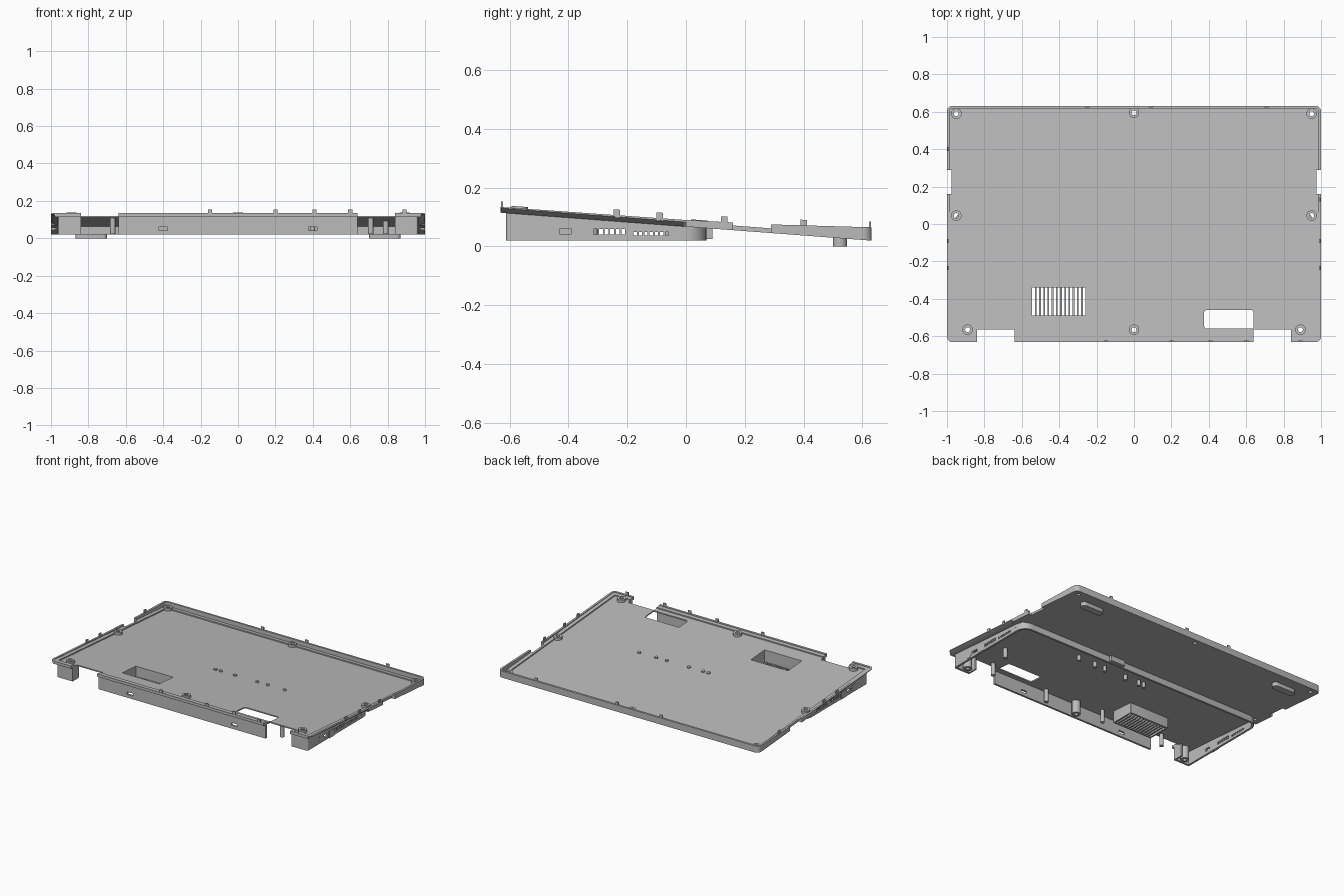
import bpy, bmesh, math

if "Cube" in bpy.data.objects:
    bpy.data.objects.remove(bpy.data.objects["Cube"])

grey = bpy.data.materials.new("matte_grey")
grey.use_nodes = True
grey.diffuse_color = (0.5, 0.5, 0.5, 1)
grey.node_tree.nodes["Principled BSDF"].inputs["Base Color"].default_value = (0.5, 0.5, 0.5, 1)

RIM = [(-0.64, 0.135), (0, 0.09), (0.29, 0.075), (0.64, 0.065)]


def under(y):
    """Height of the sloping underside."""
    return 0.0675 - 0.0754 * y


def above(d):
    return lambda y: under(y) + d


def rim_top(y):
    for (a, za), (b, zb) in zip(RIM, RIM[1:]):
        if y <= b:
            return za + (zb - za) * (y - a) / (b - a)
    return RIM[-1][1]


def height(z, y):
    return z(y) if callable(z) else z


def outline(x0, x1, y0, y1, r=0, r_back=None, breaks=(), n=6):
    """Counter-clockwise rounded rectangle."""
    rb = r if r_back is None else r_back

    def arc(cx, cy, rad, start):
        if rad <= 0:
            return [(cx, cy)]
        return [(cx + rad * math.cos(start + math.pi / 2 * i / n),
                 cy + rad * math.sin(start + math.pi / 2 * i / n)) for i in range(n + 1)]
    pts = arc(x1 - r, y0 + r, r, -math.pi / 2) + [(x1, y) for y in breaks]
    pts += arc(x1 - rb, y1 - rb, rb, 0) + arc(x0 + rb, y1 - rb, rb, math.pi / 2)
    pts += [(x0, y) for y in reversed(breaks)] + arc(x0 + r, y0 + r, r, math.pi)
    return pts


def circle(x, y, r):
    return outline(x - r, x + r, y - r, y + r, r)


def add_prism(bm, pts, z0, z1):
    low = [bm.verts.new((x, y, height(z0, y))) for x, y in pts]
    top = [bm.verts.new((x, y, height(z1, y))) for x, y in pts]
    # Degenerate points from full circles are welded in finish()
    bm.faces.new(low[::-1])
    bm.faces.new(top)
    for i in range(len(pts)):
        j = (i + 1) % len(pts)
        bm.faces.new((low[i], low[j], top[j], top[i]))


def add_ring(bm, outer, inner, z0, z1):
    loops = [[bm.verts.new((x, y, height(z, y))) for x, y in p]
             for p, z in ((outer, z0), (outer, z1), (inner, z1), (inner, z0))]
    for i in range(len(outer)):
        j = (i + 1) % len(outer)
        for k in range(4):
            a, b = loops[k], loops[(k + 1) % 4]
            bm.faces.new((a[i], a[j], b[j], b[i]))


def finish(name, bm):
    bmesh.ops.remove_doubles(bm, verts=bm.verts, dist=1e-5)
    bmesh.ops.recalc_face_normals(bm, faces=bm.faces)
    me = bpy.data.meshes.new(name)
    bm.to_mesh(me)
    bm.free()
    me.materials.append(grey)
    ob = bpy.data.objects.new(name, me)
    bpy.context.collection.objects.link(ob)
    return ob


def solids(name, items):
    bm = bmesh.new()
    for pts, z0, z1 in items:
        add_prism(bm, pts, z0, z1)
    return finish(name, bm)


def frame(name, box, r, t, z0, z1, r_back=None, breaks=(), chamfer=None):
    x0, x1, y0, y1 = box
    rb = r if r_back is None else r_back
    outer = outline(x0, x1, y0, y1, r, rb, breaks)
    inner = outline(x0 + t, x1 - t, y0 + t, y1 - t, max(r - t, 0.002), max(rb - t, 0.002), breaks)
    bm = bmesh.new()
    add_ring(bm, outer, inner, z0, z1)
    if chamfer:
        for v in bm.verts:
            if abs(v.co.x) > 0.98 and v.co.y < -0.005 and v.co.z < under(v.co.y) + 0.004:
                v.co.x = math.copysign(chamfer, v.co.x)
    return finish(name, bm)


def box(x0, x1, y0, y1):
    return outline(x0, x1, y0, y1)


# Main tray: floor, stepped ledge, thin lip and the skirt below
BREAKS = (-0.01, 0, 0.15, 0.29)
EDGE = (-1, 1, -0.632, 0.632)
floor = solids("floor_panel", [(outline(-0.965, 0.965, -0.6, 0.6, 0.02), under, above(0.008))])
ledge = frame("rim_ledge", EDGE, 0.03, 0.04, under, above(0.016), breaks=BREAKS, chamfer=0.965)
lip = frame("rim_lip", EDGE, 0.03, 0.014, above(0.0155), rim_top, breaks=BREAKS)
skirt = frame("lower_skirt", (-0.962, 0.962, -0.612, 0.07), 0.012, 0.014, 0.02, above(0.002), r_back=0.07)

# Cutters for notches, screw holes and ports
BOSSES = [(s * x, y) for x, y in ((0.95, 0.59), (0.95, 0.045), (0.89, -0.565)) for s in (-1, 1)]
BOSSES += [(0, 0.595), (0, -0.565)]
notches, ports = [], []
for s in (-1, 1):
    a, b = sorted((s * 0.64, s * 0.84))
    notches.append((box(a, b, -0.7, -0.565), -0.1, 0.3))
    a, b = sorted((s * 0.975, s * 1.1))
    notches.append((box(a, b, 0.16, 0.29), -0.1, 0.3))
    ports.append((box(s * 0.4 - 0.022, s * 0.4 + 0.022, -0.7, -0.58), 0.042, 0.06))
    a, b = sorted((s * 0.9, s * 1.1))
    ports += [(box(a, b, -0.43, -0.39), 0.042, 0.06)]
    ports += [(box(a, b, -0.315 + i * 0.019, -0.302 + i * 0.019), 0.04, 0.06) for i in range(6)]
    ports += [(box(a, b, -0.178 + i * 0.018, -0.167 + i * 0.018), 0.037, 0.05) for i in range(7)]
openings = [(box(-0.545, -0.26, -0.49, -0.34), -0.1, 0.3),
            (outline(0.375, 0.64, -0.56, -0.46, 0.015), -0.1, 0.3)]
openings += [(circle(x, y, 0.013), -0.1, 0.3) for x, y in BOSSES]
cutters = {"n": solids("notch_cutter", notches), "p": solids("port_cutter", ports),
           "o": solids("opening_cutter", openings)}
for target, keys in ((floor, "no"), (ledge, "no"), (lip, "n"), (skirt, "np")):
    for k in keys:
        cutters[k].hide_render = True
        mod = target.modifiers.new("cut", "BOOLEAN")
        mod.operation, mod.solver, mod.object = "DIFFERENCE", "EXACT", cutters[k]
    ev = target.evaluated_get(bpy.context.evaluated_depsgraph_get())
    mesh = bpy.data.meshes.new_from_object(ev)
    target.modifiers.clear()
    target.data = mesh
for c in cutters.values():
    bpy.data.objects.remove(c)

# Screw bosses, the front ones reaching down to the base
bm = bmesh.new()
for x, y in BOSSES:
    add_ring(bm, circle(x, y, 0.028), circle(x, y, 0.013), 0.02 if y < 0 else under, above(0.026))
finish("screw_bosses", bm)

# Standoff posts
PIN_X = (-0.13, -0.09, 0.02, 0.19, 0.27, 0.4)
solids("centre_posts", [(circle(x, -0.06, 0.012), 0.035, above(0.016)) for x in PIN_X])
LOW = ((0.24, -0.57), (-0.195, -0.54), (-0.67, -0.53), (0.71, -0.53), (0.79, -0.315))
solids("lower_posts", [(circle(x, y, 0.014), 0.022, above(0.002)) for x, y in LOW])

# Vent pocket with slats
frame("vent_box", (-0.555, -0.25, -0.5, -0.33), 0.002, 0.01, 0.022, above(0.006))
solids("vent_slats", [(box(-0.53 + i * 0.0225, -0.521 + i * 0.0225, -0.495, -0.335), 0.022, 0.032)
                      for i in range(12)])

# Clip tabs around the rim
tabs = [(x, -0.626, 0.011, 0.004) for x in (-0.15, 0.2, 0.41, 0.6, 0.89)]
tabs += [(x, 0.626, 0.011, 0.004) for x in (-0.25, 0.09, 0.71)]
tabs += [(-0.994, y, 0.004, 0.011) for y in (0.4, -0.09, -0.235)]
tabs += [(0.994, y, 0.004, 0.011) for y in (0.13, -0.09, -0.235)]
solids("clip_tabs", [(box(x - w, x + w, y - d, y + d), above(0.012), lambda q: rim_top(q) + 0.019)
                     for x, y, w, d in tabs])

# Corner returns, side panels, round sockets, feet and the middle wall block
sides = []
feet = []
bm = bmesh.new()
for s in (-1, 1):
    a, b = sorted((s * 0.84, s * 0.85))
    sides.append((box(a, b, -0.612, -0.54), 0.02, above(0.002)))
    a, b = sorted((s * 0.96, s * 0.966))
    sides.append((box(a, b, -0.38, -0.322), 0.02, 0.07))
    a, b = sorted((s * 0.7, s * 0.87))
    feet.append((outline(a, b, 0.5, 0.548, 0.023), 0, above(0.002)))
    for y, r in ((-0.465, 0.024), (-0.017, 0.011)):
        vs = [bm.verts.new((s * 0.964, y + r * math.cos(t * math.pi / 8),
                            0.05 + r * math.sin(t * math.pi / 8))) for t in range(16)]
        face = bm.faces.new(vs)
        ext = bmesh.ops.extrude_face_region(bm, geom=[face])["geom"]
        for v in ext:
            if isinstance(v, bmesh.types.BMVert):
                v.co.x = s * 0.95
finish("side_sockets", bm)
solids("side_panels", sides)
solids("rear_feet", feet)
solids("middle_wall_block", [(box(0.15, 0.26, 0.05, 0.09), 0.025, above(0.002))])

# Smooth the rounds, keep the edges crisp
bpy.ops.object.select_all(action="DESELECT")
for ob in bpy.context.collection.objects:
    if ob.type == "MESH" and ob.data.materials and ob.data.materials[0] == grey:
        ob.select_set(True)
        bpy.context.view_layer.objects.active = ob
bpy.ops.object.shade_smooth_by_angle(angle=math.radians(30))
